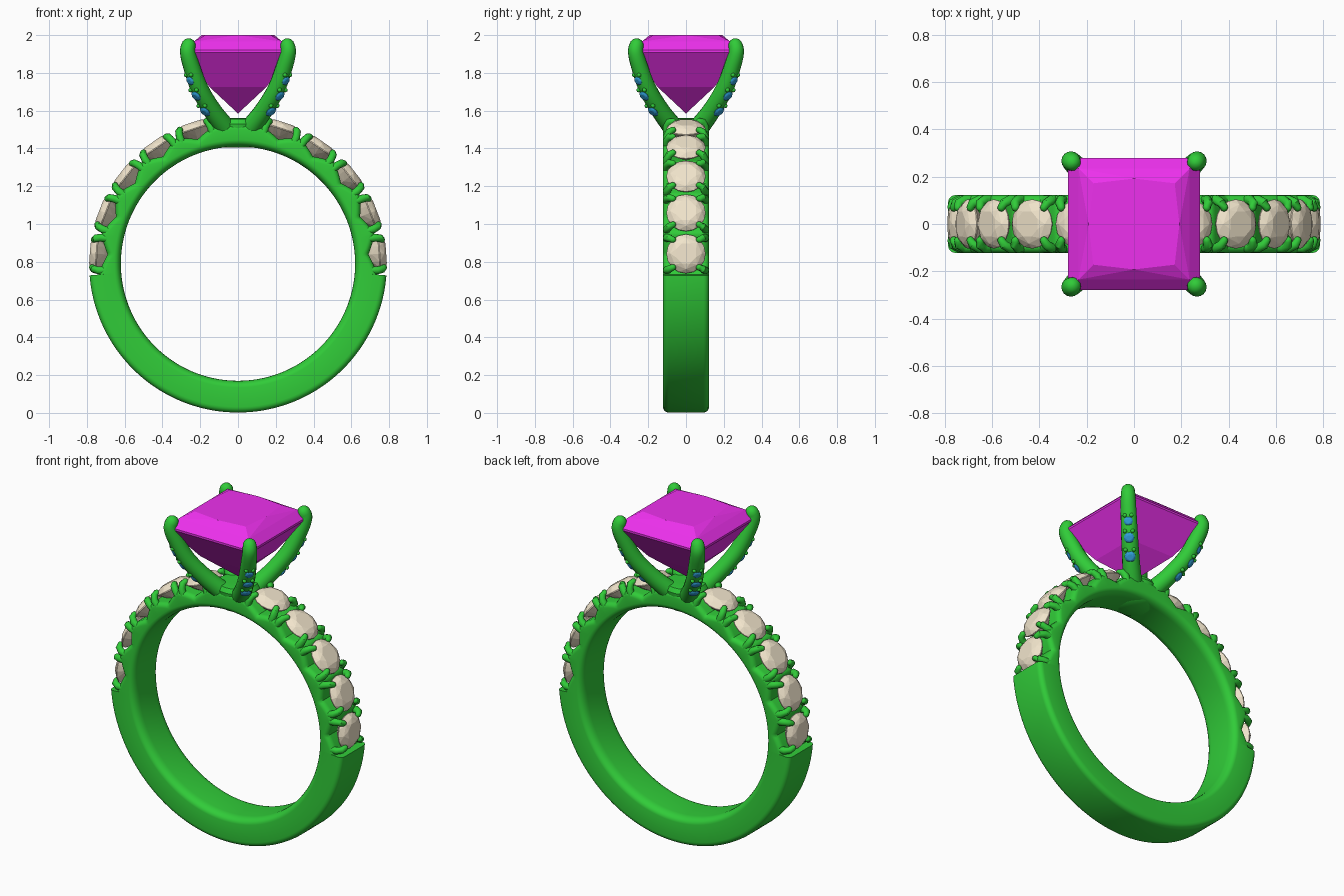
import bpy, bmesh, math
from mathutils import Vector, Matrix

if "Cube" in bpy.data.objects:
    bpy.data.objects.remove(bpy.data.objects["Cube"])

CZ = 0.79  # centre height of the band


def material(name, col):
    m = bpy.data.materials.new(name)
    m.diffuse_color = (*col, 1)
    m.use_nodes = True
    m.node_tree.nodes["Principled BSDF"].inputs["Base Color"].default_value = m.diffuse_color
    return m


METAL = material("green_metal", (0.03, 0.60, 0.04))
PINK = material("magenta_stone", (0.85, 0.03, 0.85))
CREAM = material("cream_stone", (0.88, 0.78, 0.60))
BLUE = material("blue_stone", (0.03, 0.35, 0.70))


def finish(bm, name, mat, smooth=True):
    bmesh.ops.recalc_face_normals(bm, faces=bm.faces[:])
    me = bpy.data.meshes.new(name)
    bm.to_mesh(me)
    bm.free()
    me.materials.append(mat)
    ob = bpy.data.objects.new(name, me)
    bpy.context.collection.objects.link(ob)
    if smooth:
        bpy.ops.object.select_all(action='DESELECT')
        ob.select_set(True)
        bpy.context.view_layer.objects.active = ob
        bpy.ops.object.shade_smooth_by_angle(angle=math.radians(40))
    return ob


def skin(bm, rings, closed):
    """Bridge rings of points; cap the ends unless the loop is closed."""
    vs = [[bm.verts.new(p) for p in ring] for ring in rings]
    n = len(vs[0])
    for i in range(len(vs) - (not closed)):
        a, b = vs[i], vs[(i + 1) % len(vs)]
        for j in range(n):
            k = (j + 1) % n
            bm.faces.new((a[j], a[k], b[k], b[j]))
    if not closed:
        bm.faces.new(vs[0])
        bm.faces.new(vs[-1])


def tube(bm, pts, rads, seg=12):
    """Round-ended tapering tube along a path."""
    pts = [Vector(p) for p in pts]
    d0, d1 = (pts[0] - pts[1]).normalized(), (pts[-1] - pts[-2]).normalized()
    caps = [math.radians(a) for a in (25, 50, 70, 85)]
    path = [(pts[0] + d0 * rads[0] * math.sin(a), rads[0] * math.cos(a)) for a in reversed(caps)]
    path += list(zip(pts, rads))
    path += [(pts[-1] + d1 * rads[-1] * math.sin(a), rads[-1] * math.cos(a)) for a in caps]
    rings = []
    for i, (p, r) in enumerate(path):
        t = path[min(i + 1, len(path) - 1)][0] - path[max(i - 1, 0)][0]
        u = t.cross(Vector((0.31, -0.9, 0.12))).normalized()
        v = t.cross(u).normalized()
        rings.append([p + r * (u * math.cos(q) + v * math.sin(q))
                      for q in (math.tau * j / seg for j in range(seg))])
    skin(bm, rings, False)


def hull(bm, pts, mtx=Matrix()):
    vs = [bm.verts.new(mtx @ Vector(p)) for p in pts]
    bmesh.ops.convex_hull(bm, input=vs)


def circle(n, r, z, off=0.0):
    return [(r * math.cos(math.tau * (i + off) / n), r * math.sin(math.tau * (i + off) / n), z)
            for i in range(n)]


def round_gem(bm, r, mtx):
    """Round brilliant, girdle at local z = 0."""
    hull(bm, circle(8, r * .55, r * .32, .5) + circle(8, r * .80, r * .22) + circle(16, r, 0)
         + circle(16, r, -r * .05) + circle(8, r * .55, -r * .42) + [(0, 0, -r * .75)], mtx)


def frame(origin, zdir):
    return Matrix.Translation(origin) @ Vector(zdir).to_track_quat('Z', 'Y').to_matrix().to_4x4()


# Band: rounded section swept round, with scalloped walls under the side stones
STONES = [4 + 17 * k for k in range(5)]


def outer_radius(e):
    if e < -4.5:
        return 0.788
    if e > 80.5:
        return 0.74
    d = min(abs(e - s) for s in STONES) / 8.5
    return 0.692 + 0.05 * d


def section(R):
    pts = []
    w, ri = 0.122, 0.62
    for cr, cy, rr, ry, a0 in ((R - .03, w - .03, .03, .03, 0), (ri + .035, w - .05, .035, .05, 90),
                               (ri + .035, -w + .05, .035, .05, 180), (R - .03, -w + .03, .03, .03, 270)):
        for i in range(6):
            # quarter-ellipse corner
            a = math.radians(a0 + 18 * i)
            pts.append((cr + rr * math.cos(a), cy + ry * math.sin(a)))
    return pts


rings = []
angles = sorted([float(a) for a in range(-90, 270)] + [-4.51, -4.49, 184.51, 184.49])
for th in angles:
    e = th if th <= 90 else 180 - th
    t = math.radians(th)
    rings.append([(r * math.cos(t), y, CZ + r * math.sin(t)) for r, y in section(outer_radius(e))])
bm = bmesh.new()
skin(bm, rings, True)
finish(bm, "band", METAL)

# Side stones with paired claws
gems, claws = bmesh.new(), bmesh.new()
for side in (1, -1):
    def polar(deg, r, y):
        t = math.radians(deg)
        return Vector((side * r * math.cos(t), y, CZ + r * math.sin(t)))
    for s in STONES:
        round_gem(gems, 0.104, frame(polar(s, 0.753, 0), polar(s, 1, 0) - Vector((0, 0, CZ))))
        for k in (-1, 1):
            for y in (-1, 1):
                tube(claws, [polar(s + k * 7.0, 0.69, y * .101), polar(s + k * 6.7, 0.74, y * .101),
                             polar(s + k * 6.1, 0.766, y * .088), polar(s + k * 5.5, 0.772, y * .07)],
                     [.021, .021, .020, .017], 10)
finish(gems, "side_stones", CREAM, False)
finish(claws, "side_claws", METAL)

# Head base: turned collar
prof = [(.005, 1.405), (.085, 1.405), (.105, 1.42), (.11, 1.46), (.12, 1.50), (.125, 1.53),
        (.11, 1.555), (.06, 1.56), (.005, 1.555)]
bm = bmesh.new()
skin(bm, [circle(32, r, z) for r, z in prof], False)
finish(bm, "head_base", METAL)

# Four corner prongs with small blue stones and beads on the outside
ctrl = [(.06, 1.50, .055), (.135, 1.60, .049), (.203, 1.715, .047), (.248, 1.84, .044),
        (.266, 1.91, .041), (.262, 1.945, .038)]
ctrl = [Vector(c) for c in ctrl]
path = []
for i in range(len(ctrl) - 1):
    p0, p1, p2, p3 = ctrl[max(i - 1, 0)], ctrl[i], ctrl[i + 1], ctrl[min(i + 2, len(ctrl) - 1)]
    for s in range(6):
        t = s / 6
        path.append(.5 * (2 * p1 + (p2 - p0) * t + (2 * p0 - 5 * p1 + 4 * p2 - p3) * t * t
                          + (3 * p1 - p0 - 3 * p2 + p3) * t ** 3))
path.append(ctrl[-1])

prongs, blues, beads = bmesh.new(), bmesh.new(), bmesh.new()
for sx in (1, -1):
    for sy in (1, -1):
        pts = [Vector((sx * p.x, sy * p.x, p.y)) for p in path]
        tube(prongs, pts, [p.z for p in path], 16)
        tang = Vector((sx, -sy, 0)).normalized()
        out = Vector((sx, sy, 0)).normalized()
        for z, r in ((1.625, .031), (1.703, .029), (1.776, .025)):
            i = min(range(len(path)), key=lambda q: abs(path[q].y - z))
            d = (pts[i + 1] - pts[i - 1]).normalized()
            nrm = (out - d * out.dot(d)).normalized()
            c = pts[i] + d * (z - path[i].y) / d.z
            c += nrm * path[i].z * .93
            round_gem(blues, r, frame(c, nrm))
            for k in (-1, 1):
                b = c + d * (r + .008) + tang * k * r * .75 - nrm * .004
                bmesh.ops.create_icosphere(beads, subdivisions=2, radius=.012,
                                           matrix=Matrix.Translation(b))
finish(prongs, "head_prongs", METAL)
finish(blues, "prong_stones", BLUE, False)
finish(beads, "prong_beads", METAL)


# Square centre stone
def square(h, z, bulge=0.0):
    pts = [(sx * h, sy * h, z) for sx in (1, -1) for sy in (1, -1)]
    if bulge:
        m = h + bulge
        pts += [(m, 0, z), (-m, 0, z), (0, m, z), (0, -m, z)]
    return pts


bm = bmesh.new()
hull(bm, square(.172, 2.0, .02) + square(.235, 1.965) + square(.28, 1.92) + square(.28, 1.908)
     + square(.15, 1.725) + [(0, 0, 1.585)])
finish(bm, "centre_stone", PINK, False)
